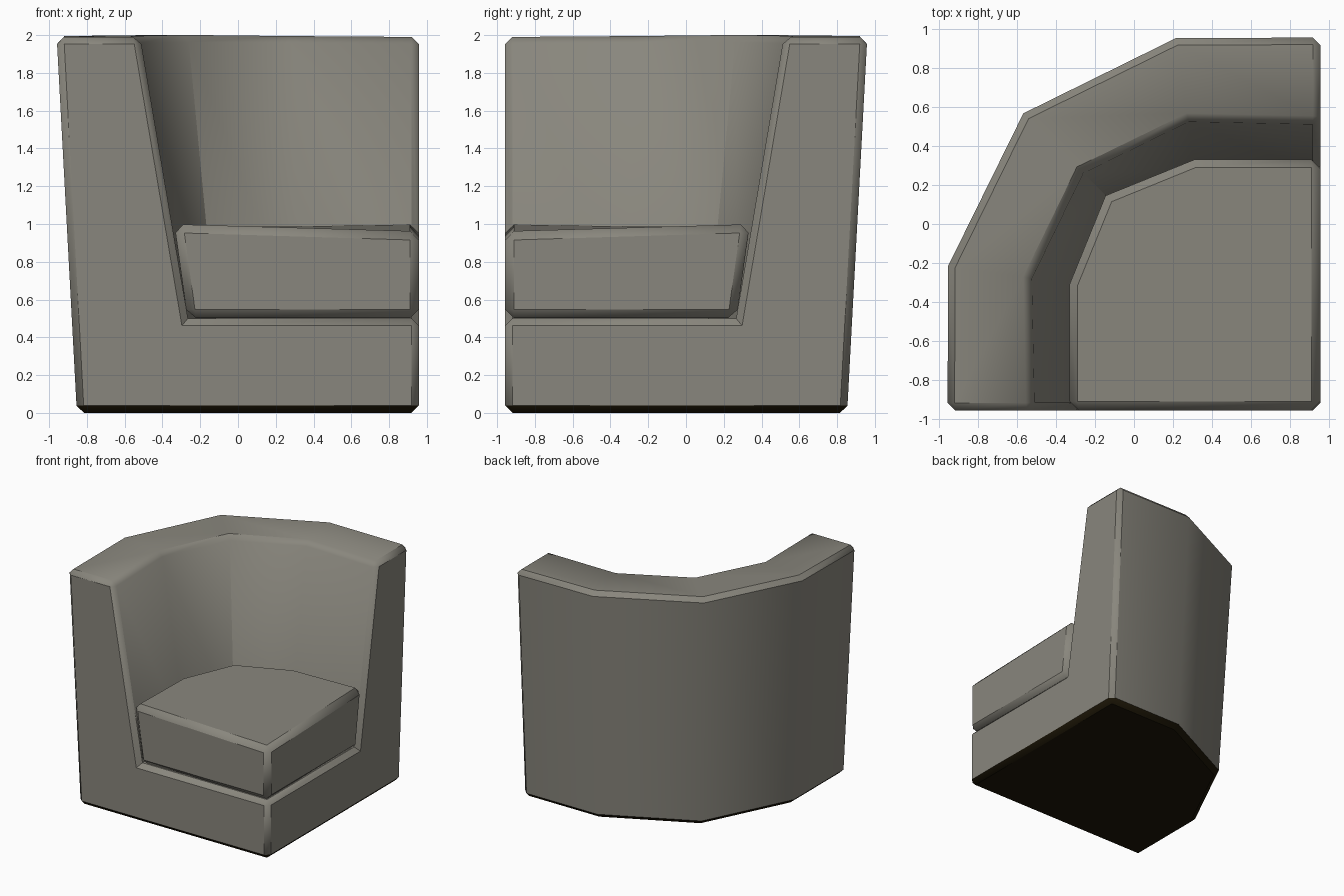
import bpy, bmesh, math
from mathutils import Vector

cube = bpy.data.objects.get("Cube")
if cube:
    bpy.data.objects.remove(cube)

E = 0.957  # half width of the footprint


def material(name, rgb):
    m = bpy.data.materials.new(name)
    m.use_nodes = True
    m.diffuse_color = (*rgb, 1)
    bsdf = m.node_tree.nodes["Principled BSDF"]
    bsdf.inputs["Base Color"].default_value = (*rgb, 1)
    bsdf.inputs["Roughness"].default_value = 0.8
    return m


fabric = material("grey fabric", (0.25, 0.24, 0.205))
underside = material("dark underside", (0.012, 0.008, 0.002))


def arc(half):
    """Complete a half path by mirroring it across the corner diagonal."""
    return half + [(-y, -x, z) for x, y, z in reversed(half[:-1])]


def verts(bm, points):
    return [bm.verts.new(Vector(p)) for p in points]


def bridge(bm, a, b):
    for i in range(len(a) - 1):
        bm.faces.new((a[i], a[i + 1], b[i + 1], b[i]))


def finish(bm, name, width):
    """Chamfer convex corners, smooth the gentle folds and add the object."""
    bmesh.ops.recalc_face_normals(bm, faces=bm.faces)
    sharp = [e for e in bm.edges if e.calc_face_angle_signed() > math.radians(55)]
    bmesh.ops.bevel(bm, geom=sharp, offset=width, segments=1, affect='EDGES',
                    profile=0.5, clamp_overlap=True)
    bm.normal_update()
    for f in bm.faces:
        f.smooth = True
        low = f.calc_center_median().z < 0.1 and f.normal.z < -0.4
        f.material_index = 1 if low else 0
    for e in bm.edges:
        e.smooth = e.calc_face_angle(0) < math.radians(41)
    mesh = bpy.data.meshes.new(name)
    bm.to_mesh(mesh)
    bm.free()
    mesh.materials.append(fabric)
    mesh.materials.append(underside)
    obj = bpy.data.objects.new(name, mesh)
    bpy.context.collection.objects.link(obj)
    return obj


# Wraparound back and base in one shell
bm = bmesh.new()
out_low = verts(bm, arc([(-0.853, -E, 0), (-0.853, -0.245, 0), (-0.49, 0.49, 0)]))
out_top = verts(bm, arc([(-0.96, -E, 1.99), (-0.957, -0.215, 1.995), (-0.57, 0.57, 2)]))
in_top = verts(bm, arc([(-0.517, -E, 1.99), (-0.531, -0.28, 1.995), (-0.265, 0.265, 2)]))
in_low = verts(bm, arc([(-0.265, -E, 0.5), (-0.27, -0.31, 0.5), (-0.12, 0.12, 0.5)]))
corner_low, corner_top = verts(bm, [(E, -E, 0), (E, -E, 0.5)])
for a, b in ((out_low, out_top), (out_top, in_top), (in_top, in_low)):
    bridge(bm, a, b)
bm.faces.new(out_low + [corner_low])
bm.faces.new(in_low + [corner_top])
for i in (0, -1):
    bm.faces.new((out_low[i], corner_low, corner_top, in_low[i], in_top[i], out_top[i]))
finish(bm, "back_and_base", 0.038)

# Seat cushion, slightly lower at the open corner
bm = bmesh.new()
low = verts(bm, arc([(-0.268, -E, 0.502), (-0.268, -0.31, 0.502), (-0.11, 0.11, 0.502)])
            + [(E, -E, 0.502)])
top = verts(bm, arc([(-0.337, -E, 1.0), (-0.337, -0.31, 0.985), (-0.15, 0.15, 0.985)])
            + [(E, -E, 0.96)])
bridge(bm, low + low[:1], top + top[:1])
bm.faces.new(low)
bm.faces.new(top)
finish(bm, "seat_cushion", 0.046)
